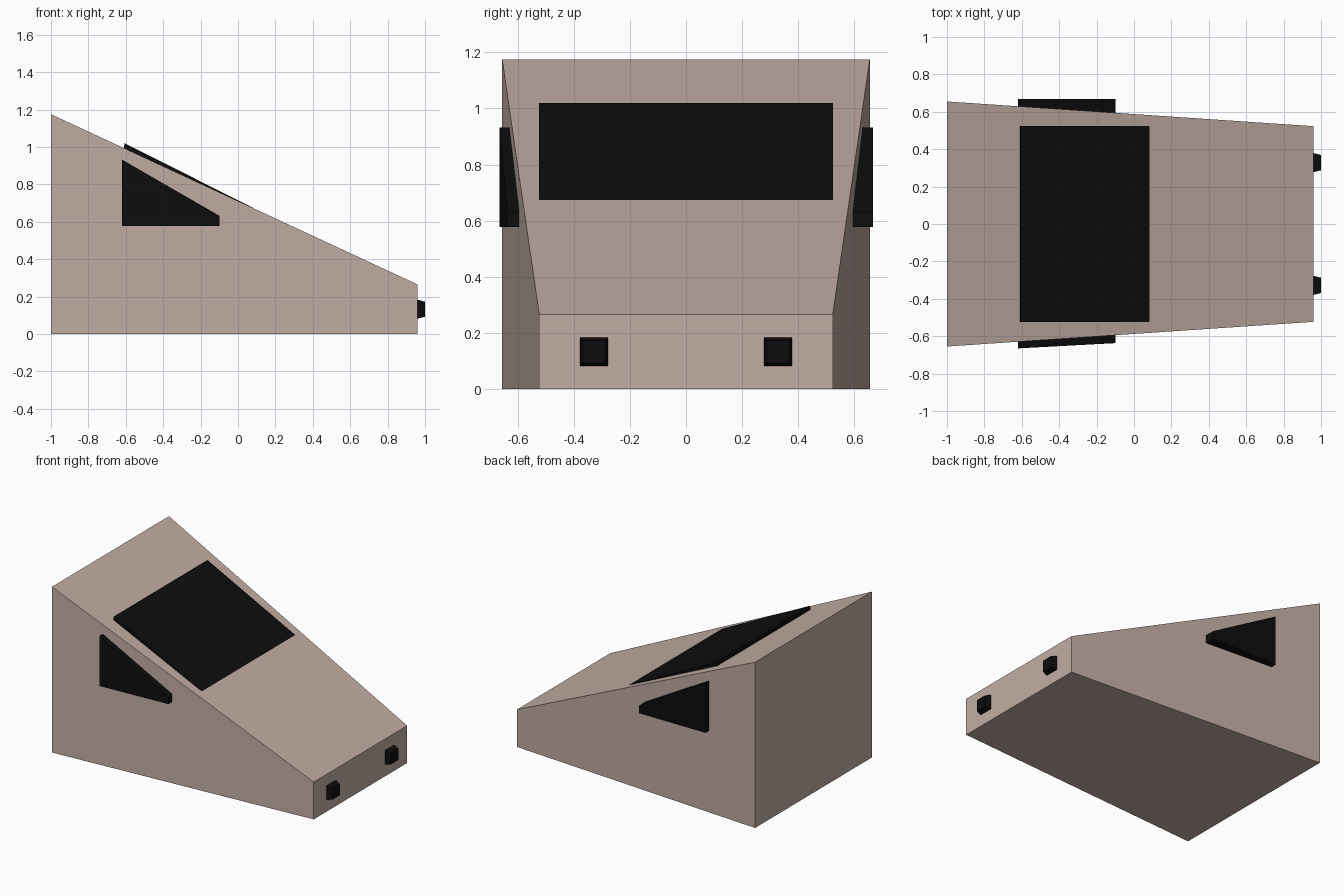
import bpy
import bmesh

cube = bpy.data.objects.get("Cube")
if cube:
    bpy.data.objects.remove(cube, do_unlink=True)


def make_material(name, rgb, rough):
    mat = bpy.data.materials.new(name)
    mat.use_nodes = True
    mat.diffuse_color = (*rgb, 1)
    bsdf = mat.node_tree.nodes["Principled BSDF"]
    bsdf.inputs["Base Color"].default_value = (*rgb, 1)
    bsdf.inputs["Roughness"].default_value = rough
    return mat


def loft(name, loop_a, loop_b, mat):
    """Closed solid between two loops with the same number of points."""
    bm = bmesh.new()
    a = [bm.verts.new(p) for p in loop_a]
    b = [bm.verts.new(p) for p in loop_b]
    n = len(a)
    bm.faces.new(a)
    bm.faces.new(b)
    for i in range(n):
        j = (i + 1) % n
        bm.faces.new((a[i], a[j], b[j], b[i]))
    bmesh.ops.recalc_face_normals(bm, faces=bm.faces)
    mesh = bpy.data.meshes.new(name)
    bm.to_mesh(mesh)
    bm.free()
    mesh.materials.append(mat)
    obj = bpy.data.objects.new(name, mesh)
    bpy.context.collection.objects.link(obj)
    return obj


def yz_rect(x, y0, y1, z0, z1):
    return [(x, y0, z0), (x, y1, z0), (x, y1, z1), (x, y0, z1)]


paint = make_material("beige paint", (0.54, 0.42, 0.367), 0.6)
black = make_material("black", (0.004, 0.004, 0.004), 0.5)

# Wedge body, narrower and lower at the nose
loft("body",
     yz_rect(-1.0, -0.655, 0.655, 0.0, 1.175),
     yz_rect(0.96, -0.523, 0.523, 0.0, 0.265), paint)

# Windscreen, a thin wedge that sinks into the bonnet at its lower edge
screen = [(-0.606, 1.02), (0.083, 0.673), (-0.613, 0.98)]
loft("windscreen",
     [(x, -0.523, z) for x, z in screen],
     [(x, 0.523, z) for x, z in screen], black)

# Side windows: the left pane is square to the body axis, the right follows the taper
pane = [(-0.62, 0.577), (-0.10, 0.577), (-0.10, 0.632), (-0.62, 0.932)]
for name, side, rear_y, front_y in (("left_side_window", 1, 0.667, 0.667),
                                    ("right_side_window", -1, 0.665, 0.637)):
    loft(name,
         [(x, side * 0.57, z) for x, z in pane],
         [(x, side * (rear_y if x < -0.3 else front_y), z) for x, z in pane],
         black)

# Tapered headlights
for name, cy in (("left_headlight", 0.328), ("right_headlight", -0.328)):
    loft(name,
         yz_rect(0.95, cy - 0.053, cy + 0.053, 0.08, 0.187),
         yz_rect(1.0, cy - 0.041, cy + 0.041, 0.092, 0.172), black)
